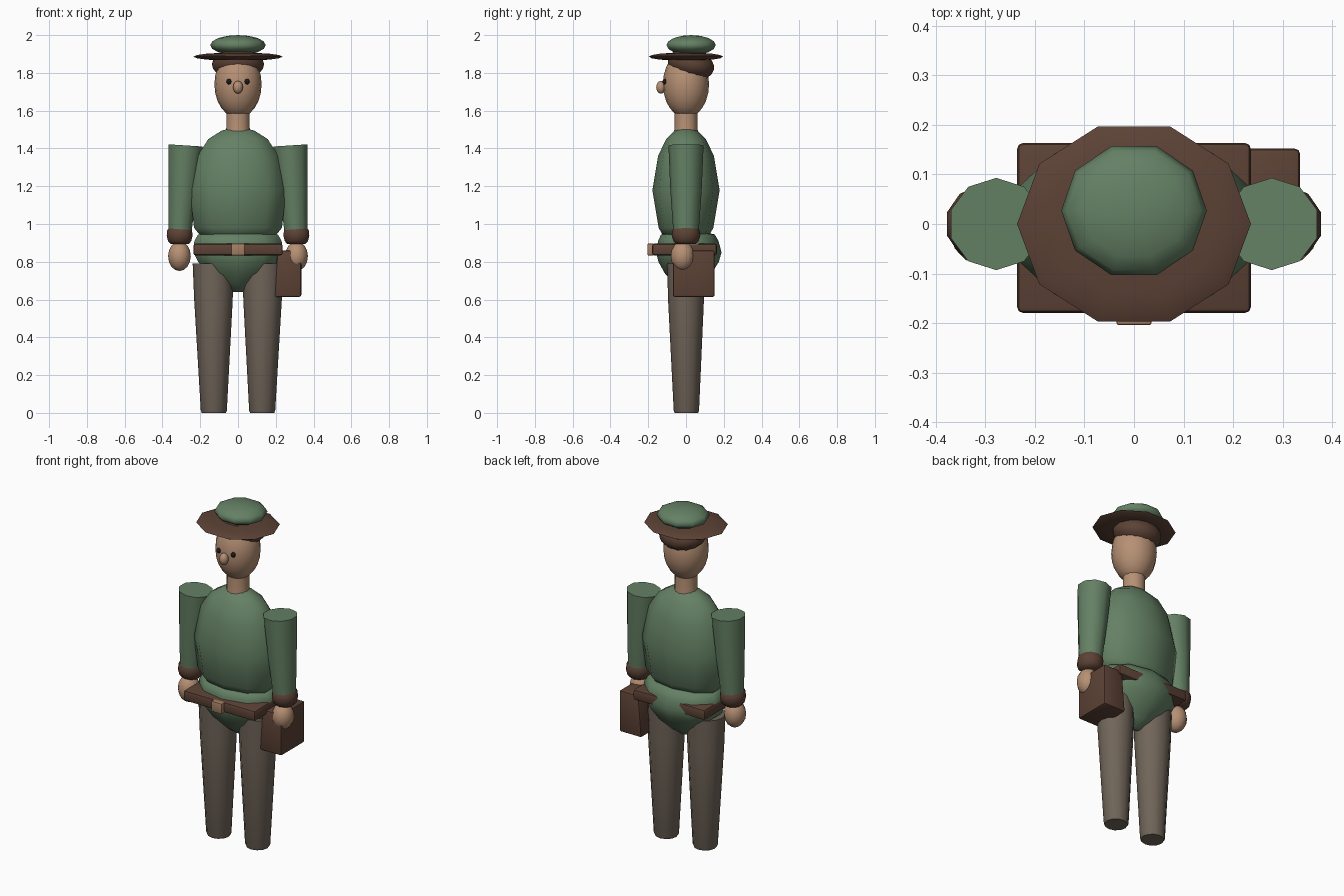
import bpy, bmesh, math
from mathutils import Matrix, Vector

if "Cube" in bpy.data.objects:
    bpy.data.objects.remove(bpy.data.objects["Cube"])


def material(name, rgb):
    m = bpy.data.materials.new(name)
    m.diffuse_color = (*rgb, 1)
    m.use_nodes = True
    m.node_tree.nodes["Principled BSDF"].inputs["Base Color"].default_value = m.diffuse_color
    return m


GREEN = material("uniform green", (0.127, 0.216, 0.127))
BROWN = material("leather brown", (0.107, 0.054, 0.036))
SKIN = material("skin", (0.47, 0.28, 0.175))
TROUSER = material("trouser taupe", (0.162, 0.130, 0.100))
DARK = material("eye dark", (0.012, 0.010, 0.009))
TAN = material("buckle tan", (0.376, 0.216, 0.125))


def finish(name, bm, mat, matrix=Matrix(), angle=50):
    bmesh.ops.recalc_face_normals(bm, faces=bm.faces)
    bm.transform(matrix)
    me = bpy.data.meshes.new(name)
    bm.to_mesh(me)
    bm.free()
    me.materials.append(mat)
    ob = bpy.data.objects.new(name, me)
    bpy.context.collection.objects.link(ob)
    bpy.ops.object.select_all(action='DESELECT')
    ob.select_set(True)
    bpy.context.view_layer.objects.active = ob
    bpy.ops.object.shade_smooth_by_angle(angle=math.radians(angle))
    return ob


def loft(name, rings, mat, segs=10, matrix=Matrix(), angle=50):
    """Skin horizontal ellipses given as (cx, cy, z, rx, ry), capped at both ends."""
    bm = bmesh.new()
    loops = []
    for cx, cy, z, rx, ry in rings:
        loops.append([bm.verts.new((cx + rx * math.sin(2 * math.pi * i / segs),
                                    cy + ry * math.cos(2 * math.pi * i / segs), z))
                      for i in range(segs)])
    for a, b in zip(loops, loops[1:]):
        for i in range(segs):
            j = (i + 1) % segs
            bm.faces.new((a[i], a[j], b[j], b[i]))
    bm.faces.new(loops[0])
    bm.faces.new(loops[-1])
    return finish(name, bm, mat, matrix, angle)


def ball(name, center, radii, mat, segs=10, rows=8, tilt=0):
    bm = bmesh.new()
    bmesh.ops.create_uvsphere(bm, u_segments=segs, v_segments=rows, radius=1)
    bm.transform(Matrix.Rotation(math.pi / 2, 4, 'Z'))
    m = (Matrix.Translation(center) @ Matrix.Rotation(tilt, 4, 'X')
         @ Matrix.Diagonal((*radii, 1)))
    return finish(name, bm, mat, m, 70)


def box(name, center, size, mat, bevel, inset_top=0):
    bm = bmesh.new()
    bmesh.ops.create_cube(bm, size=1)
    bm.transform(Matrix.Diagonal((*size, 1)))
    for v in bm.verts:
        if v.co.z > 0 and v.co.x < 0:
            v.co.x += inset_top
    bmesh.ops.bevel(bm, geom=bm.edges[:], offset=bevel, segments=2, profile=0.5, affect='EDGES')
    return finish(name, bm, mat, Matrix.Translation(center), 35)


# Torso and hips
loft("torso", [(0, 0, .92, .15, .09), (0, 0, .945, .215, .125), (0, 0, .98, .245, .145),
               (0, 0, 1.18, .268, .178), (0, 0, 1.36, .226, .148), (0, 0, 1.45, .165, .105),
               (0, 0, 1.495, .09, .06), (0, 0, 1.508, .03, .02)], GREEN, angle=60)
loft("hips", [(0, .01, .64, .025, .02), (0, .01, .675, .085, .065), (0, .012, .74, .17, .125),
              (0, .014, .80, .222, .16), (0, .015, .85, .248, .173), (0, .012, .91, .243, .160),
              (0, .01, .945, .222, .142), (0, .01, .955, .12, .09)], GREEN, angle=60)

# Belt
box("belt", (0, -.008, .865), (.472, .343, .062), BROWN, .012)
box("belt_buckle", (0, -.187, .865), (.07, .034, .062), TAN, .004)

# Neck and head
loft("neck", [(0, 0, 1.48, .066, .064), (0, 0, 1.51, .062, .061),
              (0, 0, 1.60, .062, .061)], SKIN, 12)
ball("head", (0, 0, 1.74), (.125, .122, .178), SKIN, 16, 12)
ball("hair", (0, .026, 1.845), (.138, .128, .082), BROWN, 14, 10, math.radians(-14))
ball("nose", (0, -.133, 1.724), (.026, .026, .034), SKIN)

# Hat
ball("hat_brim", (0, 0, 1.886), (.236, .207, .022), BROWN)
ball("hat_crown", (0, .027, 1.947), (.147, .137, .053), GREEN)

# Paired limbs and features
for side, s in (("left", -1), ("right", 1)):
    ball(side + "_eye", (s * .048, -.113, 1.754), (.013, .012, .015), DARK)
    loft(side + "_leg", [(s * .128, .002, 0, .064, .062), (s * .128, .002, .012, .069, .067),
                         (s * .13, 0, .60, .102, .095), (s * .132, 0, .79, .108, .10)],
         TROUSER, 12)
    # Sleeve leans outward toward the wrist
    top, low = Vector((s * .278, 0, 1.416)), Vector((s * .308, 0, .94))
    axis = top - low
    lean = Matrix.Translation(low) @ Vector((0, 0, 1)).rotation_difference(axis).to_matrix().to_4x4()
    n = axis.length
    loft(side + "_sleeve", [(0, 0, 0, .062, .066), (0, 0, n * .5, .080, .083),
                            (0, 0, n, .096, .093)], GREEN, 10, lean)
    x = s * .309
    loft(side + "_cuff", [(x, 0, .893, .050, .05), (x, 0, .91, .065, .067),
                          (x, 0, .94, .072, .076), (x, 0, .965, .069, .072),
                          (x, 0, .985, .057, .06)], BROWN, 10)
    ball(side + "_hand", (s * .31, -.018, .83), (.06, .063, .079), SKIN, 12, 8)

# Satchel hanging at the hip
box("satchel", (.262, .041, .737), (.146, .222, .245), BROWN, .01, .02)
